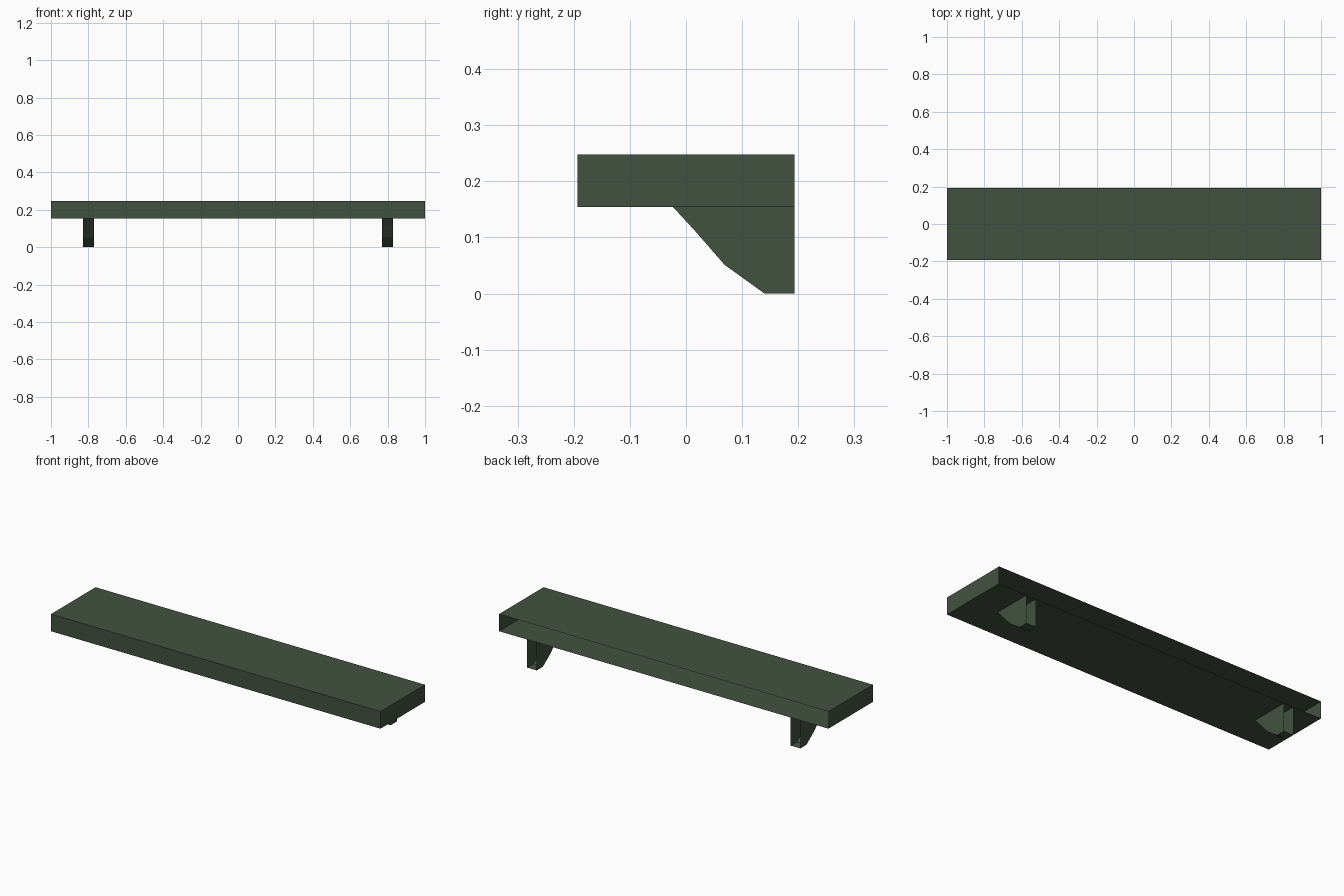
import bpy

if "Cube" in bpy.data.objects:
    bpy.data.objects.remove(bpy.data.objects["Cube"])

green = bpy.data.materials.new("dark green")
green.diffuse_color = (0.054, 0.084, 0.051, 1)
green.use_nodes = True
green.node_tree.nodes["Principled BSDF"].inputs["Base Color"].default_value = green.diffuse_color

BACK, FRONT = 0.193, -0.193
UNDER, TOP = 0.154, 0.248


def extruded(name, profile, x0, x1, skip):
    """Extrude a (y, z) profile along x with end caps, leaving out the edges in skip."""
    n = len(profile)
    verts = [(x, y, z) for x in (x0, x1) for y, z in profile]
    faces = [tuple(reversed(range(n))), tuple(range(n, 2 * n))]
    for i in range(n):
        if i not in skip:
            j = (i + 1) % n
            faces.append((i, j, n + j, n + i))
    mesh = bpy.data.meshes.new(name)
    mesh.from_pydata(verts, [], faces)
    mesh.materials.append(green)
    obj = bpy.data.objects.new(name, mesh)
    bpy.context.collection.objects.link(obj)
    return obj


# Shelf board: hollow, open at the back (wall side)
board = [(FRONT, UNDER), (BACK, UNDER), (BACK, TOP), (FRONT, TOP)]
extruded("shelf_board", board, -1, 1, skip={1})

# Two brackets: angled front, open at the back and under the board
bracket = [(0.14, 0), (BACK, 0), (BACK, UNDER), (-0.023, UNDER),
           (0.014, 0.114), (0.069, 0.051)]
for side, x in (("left", -0.8), ("right", 0.8)):
    extruded(side + "_bracket", bracket, x - 0.029, x + 0.029, skip={1, 2})
